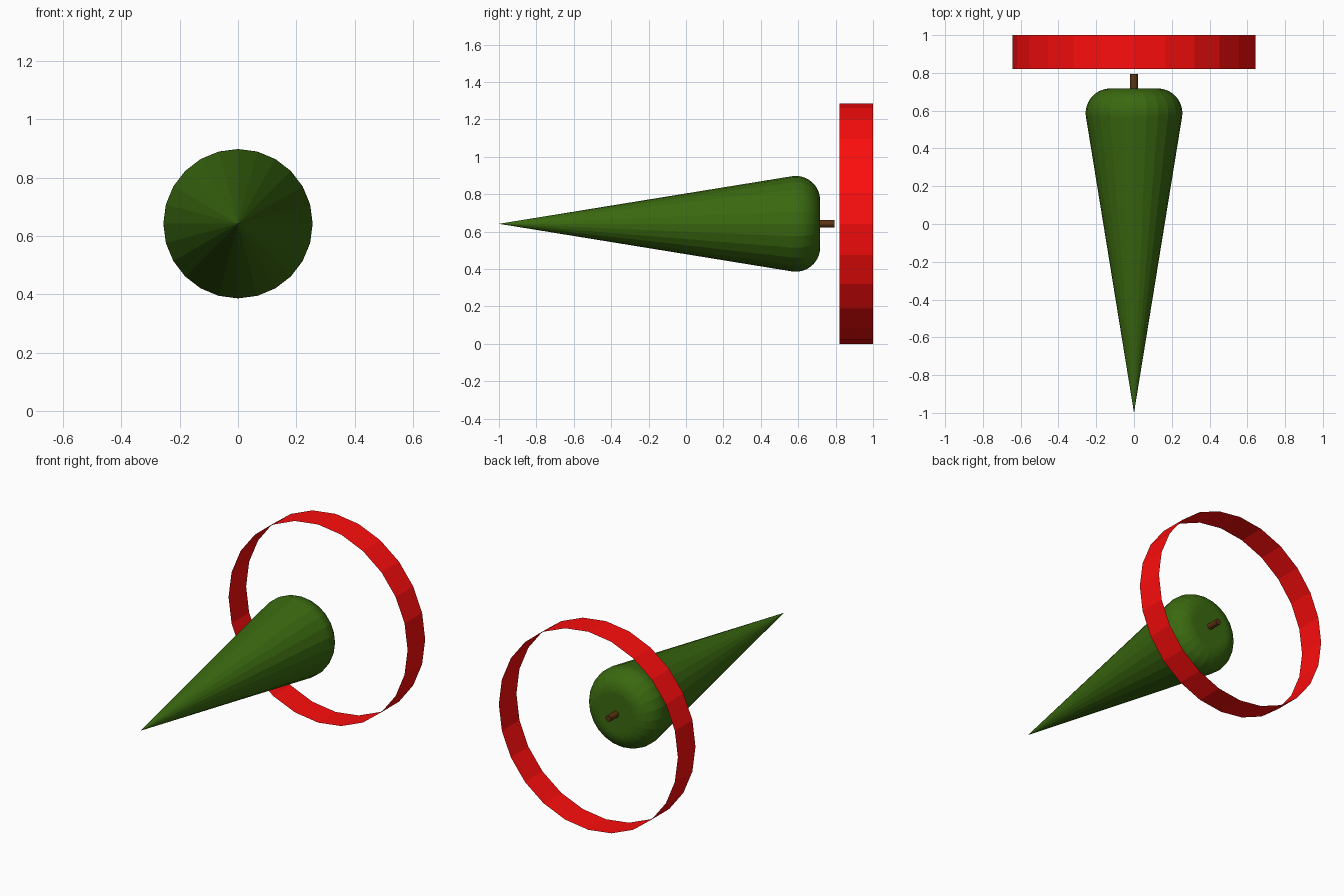
import bpy, math

if "Cube" in bpy.data.objects:
    bpy.data.objects.remove(bpy.data.objects["Cube"])

SIDES = 24
AXIS_Z = 0.642


def material(name, rgb):
    m = bpy.data.materials.new(name)
    m.diffuse_color = (*rgb, 1)
    m.use_nodes = True
    m.node_tree.nodes["Principled BSDF"].inputs["Base Color"].default_value = m.diffuse_color
    return m


def lathe(name, profile, sides, mat):
    """Revolve (y, radius) points about the horizontal y axis; radius 0 makes a pole."""
    verts, rings, faces = [], [], []
    for y, r in profile:
        start = len(verts)
        n = sides if r > 0 else 1
        for i in range(n):
            a = 2 * math.pi * i / sides
            verts.append((r * math.sin(a), y, AXIS_Z + r * math.cos(a)))
        rings.append([start + i % n for i in range(sides)])
    for a, b in zip(rings, rings[1:]):
        for i in range(sides):
            j = (i + 1) % sides
            quad = [a[i], b[i], b[j], a[j]]
            faces.append(list(dict.fromkeys(quad)))
    mesh = bpy.data.meshes.new(name)
    mesh.from_pydata(verts, [], faces)
    mesh.materials.append(mat)
    obj = bpy.data.objects.new(name, mesh)
    bpy.context.collection.objects.link(obj)
    return obj


green = material("green", (0.042, 0.141, 0.005))
brown = material("brown", (0.107, 0.034, 0.006))
red = material("red", (0.98, 0.004, 0.004))

# Pointed body with a rounded rear shoulder
corner = 0.13
steps = 14
cone = [(-1, 0)]
for k in range(steps + 1):
    t = math.radians(-9 + 99 * k / steps)
    cone.append((0.587 + corner * math.sin(t), 0.126 + corner * math.cos(t)))
cone.append((0.717, 0))
lathe("cone_body", cone, SIDES, green)

# Short stem at the rear
lathe("stem", [(0.70, 0), (0.70, 0.02), (0.795, 0.02), (0.795, 0)], 12, brown)

# Thin open band behind the stem
lathe("ring_band", [(0.82, 0.642), (1.0, 0.642)], SIDES, red)
